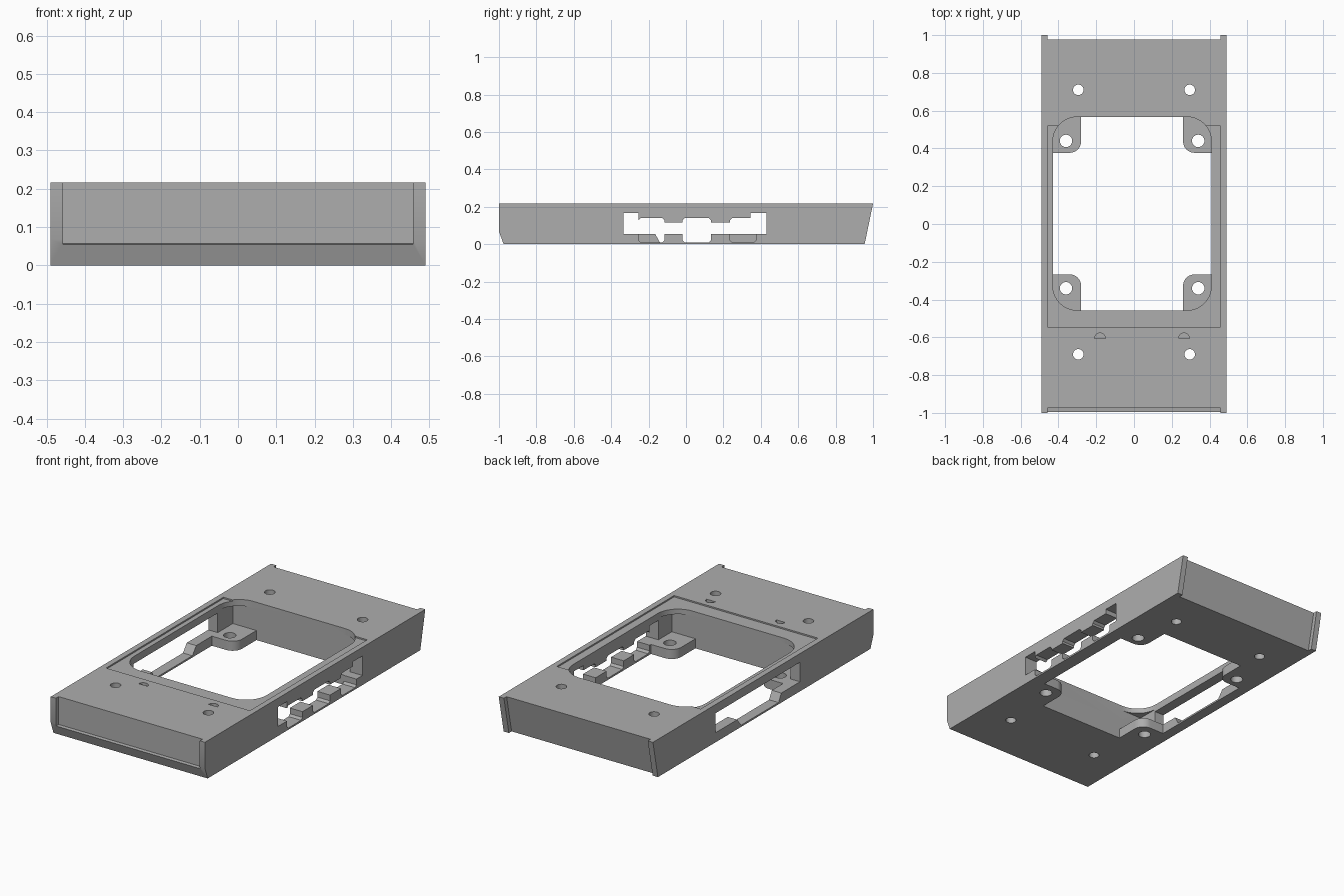
import bpy, bmesh, math
from mathutils import Vector

old = bpy.data.objects.get("Cube")
if old:
    bpy.data.objects.remove(old, do_unlink=True)

GREY = (0.42, 0.42, 0.42, 1)
grey = bpy.data.materials.new("plain_grey")
grey.use_nodes = True
grey.diffuse_color = GREY
grey.node_tree.nodes["Principled BSDF"].inputs["Base Color"].default_value = GREY


def prism(name, outline, axis, lo, hi):
    """Extrude a closed outline along x (outline is y,z) or z (outline is x,y)."""
    bm = bmesh.new()
    place = (lambda a, b: (lo, a, b)) if axis == "x" else (lambda a, b: (a, b, lo))
    face = bm.faces.new([bm.verts.new(place(a, b)) for a, b in outline])
    ext = bmesh.ops.extrude_face_region(bm, geom=[face])
    move = Vector((hi - lo, 0, 0)) if axis == "x" else Vector((0, 0, hi - lo))
    bmesh.ops.translate(bm, vec=move, verts=[v for v in ext["geom"] if isinstance(v, bmesh.types.BMVert)])
    bmesh.ops.recalc_face_normals(bm, faces=bm.faces)
    mesh = bpy.data.meshes.new(name)
    bm.to_mesh(mesh)
    bm.free()
    mesh.materials.append(grey)
    obj = bpy.data.objects.new(name, mesh)
    bpy.context.collection.objects.link(obj)
    return obj


def arc(cx, cy, r, start, end, steps=10):
    return [(cx + r * math.cos(math.radians(start + (end - start) * i / steps)),
             cy + r * math.sin(math.radians(start + (end - start) * i / steps)))
            for i in range(steps + 1)]


def cut(target, cutter):
    bpy.context.view_layer.objects.active = target
    mod = target.modifiers.new("cut", "BOOLEAN")
    mod.operation, mod.solver, mod.object = "DIFFERENCE", "EXACT", cutter
    bpy.ops.object.modifier_apply(modifier=mod.name)
    bpy.data.objects.remove(cutter, do_unlink=True)


def box_outline(x0, x1, y0, y1):
    return [(x0, y0), (x1, y0), (x1, y1), (x0, y1)]


# Body with a chamfered front foot and a leaning back
W, H = 0.49, 0.217
body = prism("frame_body", [(-0.975, 0), (0.955, 0), (1, H), (-1, H), (-1, 0.068)], "x", -W, W)

# Recessed end panels between side flanges
cut(body, prism("front_recess", [(-1.1, 0.045), (-0.975, 0.057), (-0.975, 0.3), (-1.1, 0.3)],
                "x", -0.457, 0.457))
cut(body, prism("back_recess", [(0.909, -0.1), (1.1, -0.1), (1.1, 0.3), (0.993, 0.3)],
                "x", -0.457, 0.457))

# Shallow seat in the top
cut(body, prism("top_seat", box_outline(-0.457, 0.457, -0.545, 0.52), "z", H - 0.008, 0.3))

# Central opening: rounded rim, square cavity, floor hole that leaves corner tabs
X0, X1, Y0, Y1 = -0.43, 0.41, -0.457, 0.567
R = 0.13
rim = []
for cx, cy, a in ((X1 - R, Y1 - R, 0), (X0 + R, Y1 - R, 90),
                  (X0 + R, Y0 + R, 180), (X1 - R, Y0 + R, 270)):
    rim += arc(cx, cy, R, a, a + 90)
cut(body, prism("cavity", box_outline(X0, X1, Y0, Y1), "z", 0.055, 0.18))
cut(body, prism("rim_opening", rim, "z", 0.1, 0.3))

TX, TY, TR = 0.15, 0.19, 0.06
floor = []
for sx, sy, a in ((1, 1, 270), (-1, 1, 0), (-1, -1, 90), (1, -1, 180)):
    ox, oy = (X1 if sx > 0 else X0), (Y1 if sy > 0 else Y0)
    ix, iy = ox - sx * TX, oy - sy * TY
    curve = arc(ix + sx * TR, iy + sy * TR, TR, a, a - 90)
    ends = [(ox, iy), (ix, oy)] if sx * sy > 0 else [(ix, oy), (ox, iy)]
    floor += [ends[0]] + curve + [ends[1]]
cut(body, prism("floor_hole", floor, "z", -0.1, 0.1))

# Screw holes through the tabs and the end blocks
holes = [(x, y, 0.033) for x in (-0.36, 0.34) for y in (-0.34, 0.44)]
holes += [(x, y, 0.028) for x in (-0.295, 0.295) for y in (-0.69, 0.71)]
for x, y, r in holes:
    cut(body, prism("screw_hole", arc(x, y, r, 0, 345, 23), "z", -0.1, 0.4))

# Stepped slot in the +x wall with three drop notches
LOW, SILL, LINTEL, MID, TOP = 0.01, 0.055, 0.115, 0.14, 0.167
notches = ((-0.255, -0.115), (-0.02, 0.135), (0.235, 0.375))
cut(body, prism("slot", box_outline(-0.335, 0.43, SILL, LINTEL), "x", 0.38, 0.6))
for y0, y1 in ((-0.335, -0.255), (0.345, 0.43)):
    cut(body, prism("slot_end", box_outline(y0, y1, SILL, TOP), "x", 0.38, 0.6))
for y0, y1 in notches:
    c = 0.012
    shape = [(y0 + c, LOW), (y1 - c, LOW), (y1, LOW + c), (y1, MID - c),
             (y1 - c, MID), (y0 + c, MID), (y0, MID - c), (y0, LOW + c)]
    cut(body, prism("slot_notch", shape, "x", 0.38, 0.6))

# Plain window with a sloped sill in the -x wall
cut(body, prism("window", [(-0.335, SILL), (-0.165, SILL), (-0.14, LOW), (0.2, LOW),
                           (0.235, SILL), (0.43, SILL), (0.43, TOP), (-0.335, TOP)],
                "x", -0.6, -0.4))

# Small half-round marks in the top
for x in (-0.18, 0.265):
    cut(body, prism("mark", arc(x, -0.605, 0.028, 0, 180, 8), "z", H - 0.015, 0.3))

# Smooth the round parts, keep the edges crisp
bpy.ops.object.select_all(action="DESELECT")
body.select_set(True)
bpy.context.view_layer.objects.active = body
bpy.ops.object.shade_smooth_by_angle(angle=math.radians(25))
